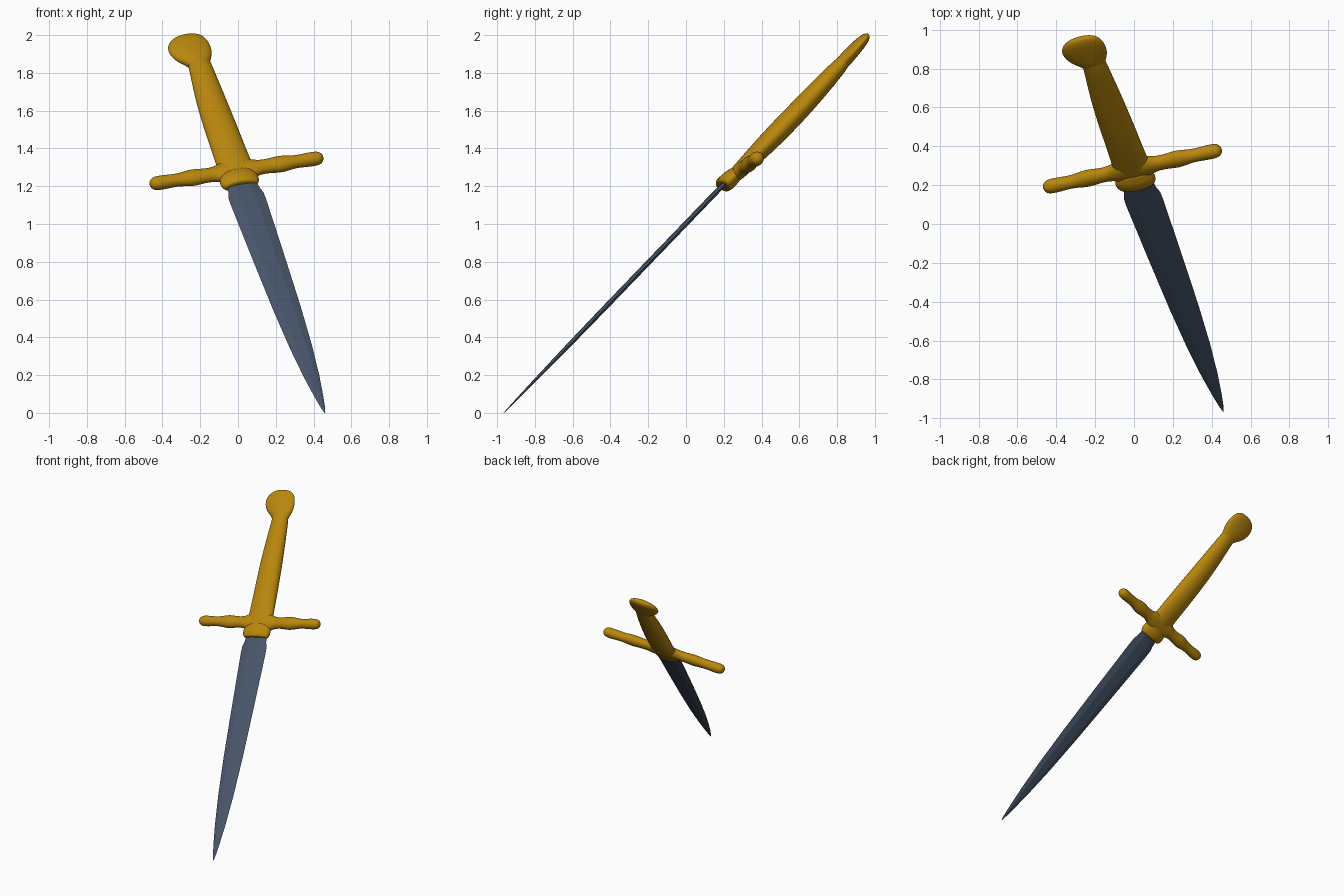
import bpy, bmesh
from math import cos, sin, tau
from mathutils import Vector

# Dagger frame: A runs tip to pommel, G along the guard, N out of the blade face
TIP = Vector((0.46, -0.965, 0.0))
A = Vector((-0.725, 1.925, 2.0)).normalized()
G = Vector((0.91, 0.19, 0.135))
G = (G - A * G.dot(A)).normalized()
N = G.cross(A)


def material(name, rgb):
    m = bpy.data.materials.new(name)
    m.diffuse_color = (*rgb, 1)
    return m


GOLD = material("gold", (0.48, 0.24, 0.004))
STEEL = material("steel", (0.063, 0.091, 0.141))


def loft(name, mat, origin, along, side, up, stations, section, smooth):
    """Stations are (distance, half width, half thickness, side shift, up shift)."""
    bm = bmesh.new()
    rings = []
    for s, w, t, cw, cn in stations:
        rings.append([bm.verts.new(origin + along * s + side * (cw + w * p)
                                   + up * (cn + t * q)) for p, q in section])
    n = len(section)
    for r0, r1 in zip(rings, rings[1:]):
        for i in range(n):
            j = (i + 1) % n
            bm.faces.new((r0[i], r0[j], r1[j], r1[i]))
    bm.faces.new(rings[0][::-1])
    bm.faces.new(rings[-1])
    bmesh.ops.recalc_face_normals(bm, faces=bm.faces)
    me = bpy.data.meshes.new(name)
    bm.to_mesh(me)
    bm.free()
    me.materials.append(mat)
    ob = bpy.data.objects.new(name, me)
    bpy.context.collection.objects.link(ob)
    bpy.context.view_layer.objects.active = ob
    ob.select_set(True)
    if smooth:
        sub = ob.modifiers.new("smooth", 'SUBSURF')
        sub.levels = sub.render_levels = 2
        bpy.ops.object.shade_smooth()
    else:
        bpy.ops.object.shade_smooth_by_angle(angle=0.15)
    ob.select_set(False)
    return ob


oval = [(cos(tau * i / 20), sin(tau * i / 20)) for i in range(20)]
# flat centre with bevels down to both edges
blade_section = [(1, 0), (0.45, 1), (-0.45, 1), (-1, 0), (-0.45, -1), (0.45, -1)]

# Blade
widths = [(0, 0.002), (0.04, 0.011), (0.12, 0.023), (0.28, 0.042), (0.5, 0.06),
          (0.8, 0.075), (1.2, 0.087), (1.6, 0.097), (1.655, 0.096),
          (1.69, 0.086), (1.73, 0.081), (1.82, 0.081)]
blade = loft("blade", STEEL, TIP, A, G, N,
             [(s, w, min(0.012, 0.001 + w * 0.16), 0, 0) for s, w in widths],
             blade_section, False)

# Grip flaring into the guard
grip = loft("grip", GOLD, TIP, A, G, N, [
    (1.78, 0.088, 0.035, 0, -0.008), (1.84, 0.100, 0.040, 0, -0.010),
    (1.92, 0.094, 0.046, 0, -0.012), (2.05, 0.091, 0.054, 0, -0.014),
    (2.18, 0.088, 0.057, 0, -0.015), (2.34, 0.083, 0.056, 0, -0.015),
    (2.50, 0.073, 0.050, 0.003, -0.012), (2.62, 0.064, 0.044, 0.007, -0.008),
    (2.68, 0.060, 0.036, 0.006, -0.006), (2.74, 0.055, 0.025, 0, -0.005)], oval, True)

# Flat rounded pommel
pommel = loft("pommel", GOLD, TIP, A, G, N, [
    (2.63, 0.054, 0.028, 0.005, -0.006), (2.665, 0.066, 0.036, 0.003, -0.006),
    (2.70, 0.096, 0.038, -0.008, -0.006), (2.74, 0.112, 0.036, -0.014, -0.005),
    (2.78, 0.116, 0.034, -0.018, -0.004), (2.82, 0.107, 0.031, -0.017, -0.003),
    (2.85, 0.086, 0.025, -0.012, -0.002), (2.868, 0.052, 0.015, -0.008, 0),
    (2.872, 0.015, 0.005, -0.006, 0)], oval, True)

# Cross guard with a bump and rounded knob on each arm
arm = [(0.06, 0.074, 0.040), (0.10, 0.054, 0.037), (0.13, 0.042, 0.035),
       (0.18, 0.041, 0.036), (0.235, 0.051, 0.041), (0.28, 0.043, 0.037),
       (0.325, 0.034, 0.034), (0.37, 0.037, 0.036), (0.43, 0.040, 0.039),
       (0.458, 0.034, 0.033), (0.472, 0.018, 0.018), (0.475, 0.005, 0.005)]
half = [(d, a, n, 0, -0.012) for d, a, n in arm]
guard = loft("cross_guard", GOLD, TIP + A * 1.85, G, A, N,
             [(-h[0], *h[1:]) for h in reversed(half)] + half, oval, True)

# Collar lip over the blade root
collar = loft("collar", GOLD, TIP, A, G, N, [
    (1.725, 0.070, 0.028, -0.005, -0.004), (1.728, 0.093, 0.040, -0.005, -0.004),
    (1.75, 0.106, 0.047, -0.006, -0.004), (1.785, 0.108, 0.047, -0.006, -0.004),
    (1.805, 0.096, 0.042, -0.004, -0.006), (1.84, 0.092, 0.038, 0, -0.008)], oval, True)
